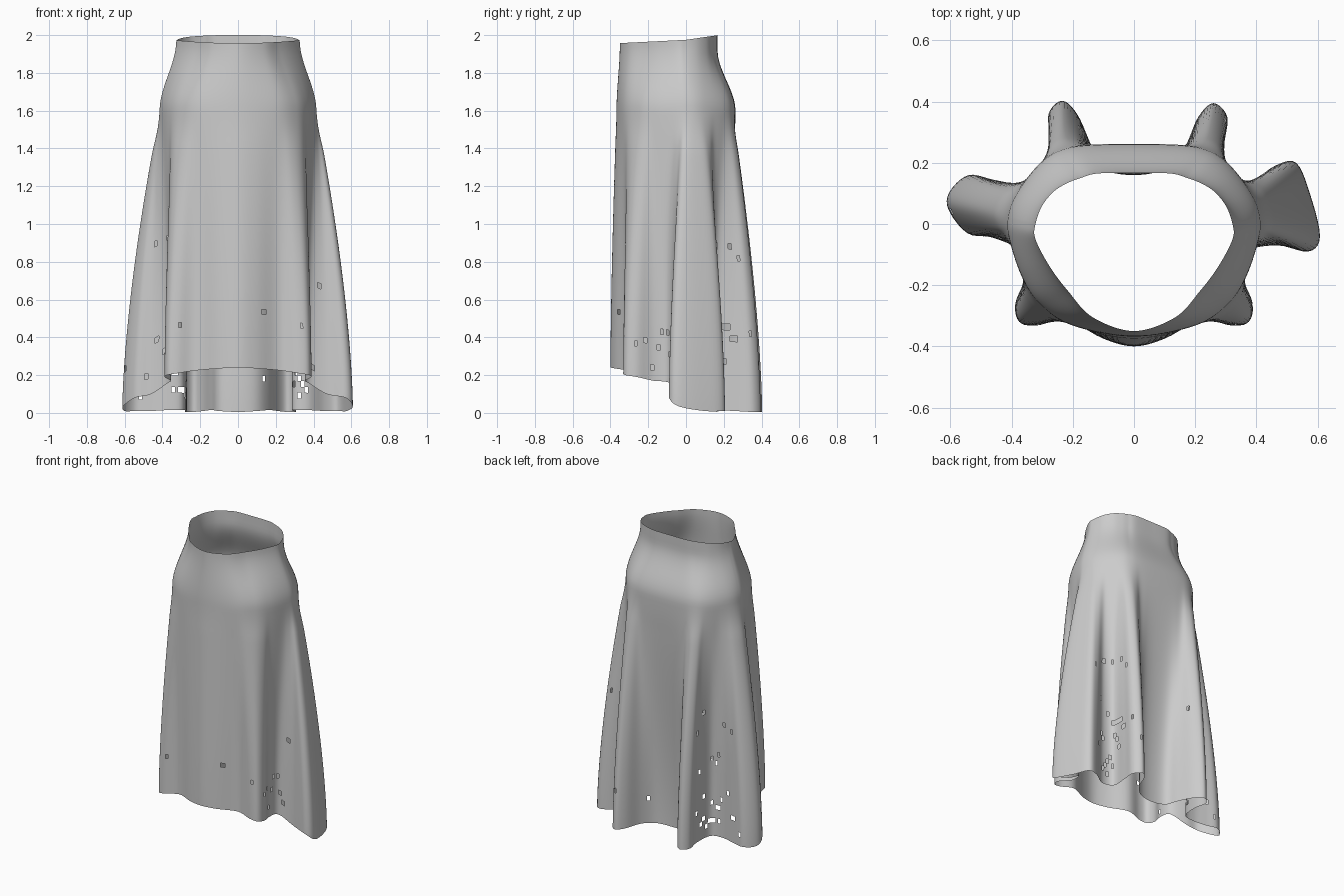
import bpy, bmesh, random
from mathutils import Vector

if "Cube" in bpy.data.objects:
    bpy.data.objects.remove(bpy.data.objects["Cube"])

random.seed(4)
SUB, ROWS_TOP, ROWS_LOW = 5, 14, 52
HIP_Z = 1.6

# Hem outline of the right half (x, y, z), front centre to back centre
HEM = [(0, -.40, .24), (.10, -.375, .235), (.22, -.315, .225), (.32, -.332, .21),
       (.375, -.32, .20), (.388, -.26, .19), (.355, -.17, .17), (.37, -.09, .16),
       (.47, -.07, .10), (.57, -.09, .08), (.608, -.04, .035), (.575, .10, .01),
       (.53, .20, .01), (.46, .19, .01), (.37, .13, .015), (.29, .15, .015),
       (.295, .26, .01), (.305, .35, .005), (.26, .395, .005), (.21, .35, .01),
       (.165, .25, .015), (.10, .18, .01), (0, .16, .005)]
# The left side fold is rounder (replaces points 8 to 13)
LEFT_FOLD = [(.46, -.045), (.545, -.03), (.608, .05), (.60, .11), (.54, .16), (.46, .145)]
# Hip and waist outlines, at every second hem point
HIP = [(0, -.368), (.20, -.332), (.31, -.26), (.37, -.165), (.41, -.04), (.413, .02),
       (.395, .08), (.35, .15), (.295, .21), (.24, .243), (.16, .258), (0, .262)]
WAIST = [(0, -.35), (.135, -.305), (.215, -.22), (.275, -.14), (.322, -.05), (.322, 0),
         (.30, .06), (.26, .108), (.215, .135), (.175, .15), (.12, .165), (0, .167)]


def loop(right, left):
    """Closed ring of control points from the two halves."""
    return right + [(-p[0],) + tuple(p[1:]) for p in reversed(left[1:-1])]


def spline(points, count):
    """Closed Catmull-Rom curve sampled count times."""
    pts = [Vector(tuple(p) + (0,) * (3 - len(p))) for p in points]
    n, out = len(pts), []
    for k in range(count):
        u = k * n / count
        i, t = int(u), u - int(u)
        a, b, c, d = (pts[(i + j) % n] for j in (-1, 0, 1, 2))
        out.append(0.5 * (2 * b + (c - a) * t + (2 * a - 5 * b + 4 * c - d) * t * t
                          + (3 * b - a - 3 * c + d) * t ** 3))
    return out


def clamp(v):
    return max(0.0, min(1.0, v))


def smooth(v):
    v = clamp(v)
    return v * v * (3 - 2 * v)


left = list(HEM)
for i, (x, y) in enumerate(LEFT_FOLD):
    left[8 + i] = (x, y, HEM[8 + i][2])
for i in range(16, 21):
    x, y, z = left[i]
    left[i] = (x - .025, y + .008, z)

N = (2 * len(HEM) - 2) * SUB
hem = spline(loop(HEM, left), N)
hip = spline(loop(HIP, HIP), N)
waist = spline(loop(WAIST, WAIST), N)

# Skirt cloth: waist to hip to hem, one column at a time
bm = bmesh.new()
columns = []
for h, m, w in zip(hem, hip, waist):
    top = 1.975 + (w.y * .147 if w.y > 0 else w.y * .05)
    hz = max(h.z, 0)
    col = []
    for r in range(ROWS_TOP):
        s = r / ROWS_TOP
        b = clamp(w.y / .15)
        p = w.lerp(m, smooth(s) * (1 - b) + smooth((s - .2) / .8) * b)
        col.append(bm.verts.new((p.x, p.y, top + (HIP_Z - top) * s)))
    # folds flare early, valleys sink in gently
    flare = (h.xy - m.xy).dot(m.xy.normalized())
    gentle = .75 * clamp(.5 - flare / .08)
    for r in range(ROWS_LOW + 1):
        t = r / ROWS_LOW
        f = (1 - (1 - t) ** 1.55) * (1 - gentle) + smooth(t) * gentle
        f *= 1 - .5 * (1 - smooth(t / .15))
        p = m.lerp(h, f)
        col.append(bm.verts.new((p.x, p.y, HIP_Z + (hz - HIP_Z) * t)))
    columns.append(col)

# Small torn holes gather in the valleys beside the side folds
holes = []
half = len(HEM) - 1
for c in range(N):
    a, b = columns[c], columns[(c + 1) % N]
    u = c / SUB
    u = u if u <= half else 2 * half - u
    near = max(clamp(1 - abs(u - 7) / 1.8), 1.6 * clamp(1 - abs(u - 14.7) / 2.2), .06)
    for r in range(len(a) - 1):
        f = bm.faces.new((a[r], a[r + 1], b[r + 1], b[r]))
        z = a[r].co.z
        if .08 < z < .95 and random.random() < .16 * near * clamp(1.15 - z):
            holes.append(f)
tris = bmesh.ops.triangulate(bm, faces=holes)["faces"]
bmesh.ops.delete(bm, geom=tris[::2], context='FACES')
bmesh.ops.recalc_face_normals(bm, faces=bm.faces)
for f in bm.faces:
    f.smooth = True

mesh = bpy.data.meshes.new("skirt")
bm.to_mesh(mesh)
bm.free()
skirt = bpy.data.objects.new("skirt", mesh)
bpy.context.collection.objects.link(skirt)
